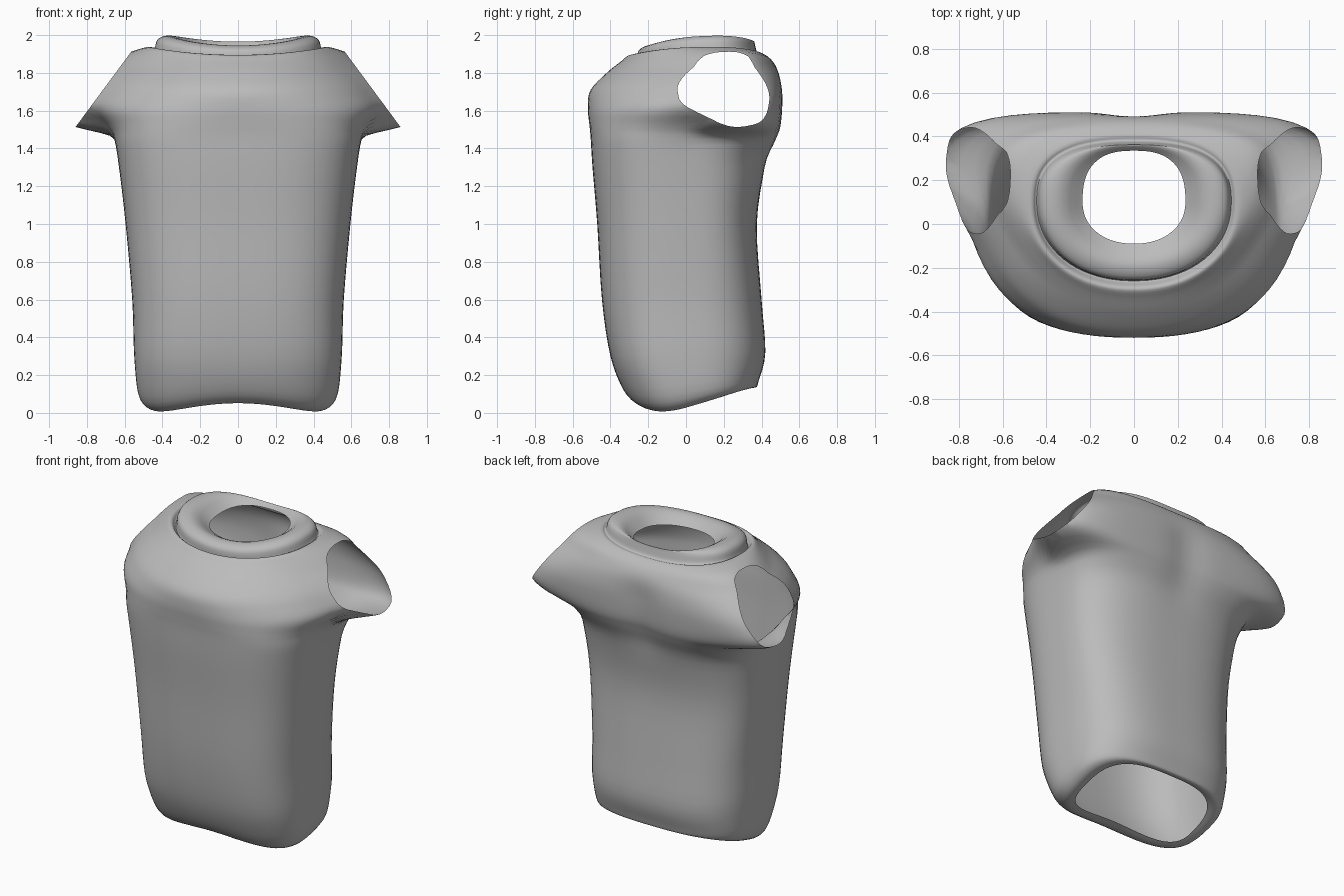
import bpy, bmesh, math
from mathutils import Vector

if "Cube" in bpy.data.objects:
    bpy.data.objects.remove(bpy.data.objects["Cube"])

SEGS, STEPS = 80, 4

# Cross-sections from hem to neck: z front, z back, half width, y front, y back
SECTIONS = [
    (0.06, 0.14, 0.42, -0.19, 0.335),
    (0.055, 0.135, 0.48, -0.26, 0.37),
    (0.12, 0.17, 0.53, -0.33, 0.385),
    (0.30, 0.32, 0.55, -0.40, 0.42),
    (0.60, 0.60, 0.56, -0.445, 0.40),
    (1.00, 1.00, 0.595, -0.47, 0.375),
    (1.30, 1.30, 0.63, -0.495, 0.42),
    (1.46, 1.44, 0.655, -0.505, 0.475),
    (1.53, 1.51, 0.69, -0.512, 0.50),
    (1.62, 1.61, 0.77, -0.52, 0.51),
    (1.71, 1.70, 0.74, -0.505, 0.51),
    (1.80, 1.79, 0.67, -0.42, 0.495),
    (1.86, 1.86, 0.58, -0.345, 0.46),
    (1.895, 1.90, 0.475, -0.295, 0.41),
    (1.85, 1.90, 0.445, -0.26, 0.38),
    (1.92, 1.95, 0.425, -0.25, 0.365),
    (1.945, 1.965, 0.36, -0.18, 0.36),
    (1.90, 1.94, 0.235, -0.09, 0.335),
]


def blend(i, t):
    """Smooth interpolation between section i and i + 1."""
    last = len(SECTIONS) - 1
    quads = zip(*(SECTIONS[min(max(i + k, 0), last)] for k in (-1, 0, 1, 2)))
    return [b + 0.5 * t * (c - a + t * (2*a - 5*b + 4*c - d + t * (3*(b - c) + d - a)))
            for a, b, c, d in quads]


def smooth(a, b, v):
    t = min(max((v - a) / (b - a), 0), 1)
    return t * t * (3 - 2 * t)


def ring(section):
    """Rounded outline of one cross-section."""
    zf, zb, hw, yf, yb = section
    h = (zf + zb) / 2
    wide = smooth(0.46, 0.58, hw)
    # widest point, front and back squareness
    yc = (0.06 * (1 - smooth(0, 0.25, h)) + 0.2 * smooth(1.4, 1.62, h)
          + wide * 0.05 * smooth(1.7, 1.85, h) - (1 - wide) * 0.1 * smooth(1.82, 1.88, h))
    nf = 2.5 + 0.5 * smooth(0.05, 0.3, h) - 0.85 * smooth(1.45, 1.7, h)
    nb = 2.9 + 1.7 * smooth(1.3, 1.6, h) - 2.0 * smooth(1.65, 1.87, h)
    # sleeve bulge, starting further back low down
    bulge = smooth(1.45, 1.53, h) * smooth(0.48, 0.66, hw) * (
        0.06 - 0.02 * smooth(1.7, 1.8, h) + 0.13 * math.exp(-((h - 1.53) / 0.07) ** 2))
    start = -0.15 + 0.13 * (1 - smooth(1.52, 1.68, h))
    # raised collar and shoulder sides, dropped front corners of the hem
    lift = 0.04 * smooth(1.82, 1.88, h) * smooth(0.23, 0.33, hw)
    drop = 0.095 * (1 - smooth(0.08, 0.25, h))
    points = []
    for k in range(SEGS):
        a = 2 * math.pi * k / SEGS
        s, c = math.sin(a), math.cos(a)
        n = nf if c > 0 else nb
        r = (abs(s) ** n + abs(c) ** n) ** (-1 / n)
        u = s * r
        y = yc - c * r * ((yc - yf) if c > 0 else (yb - yc))
        t = (y - yf) / (yb - yf)
        z = zf + (zb - zf) * t + (lift - drop * (1 - t)) * u * u
        x = hw * u + math.copysign(bulge * abs(u) ** 3 * smooth(start, start + 0.3, y), u)
        # shallow groove along the spine
        if c < 0:
            y -= 0.025 * math.exp(-(x / 0.13) ** 2) * smooth(1.2, 1.5, z) * (1 - smooth(1.65, 1.85, z))
        points.append((x, y, z))
    return points


# Garment shell, open at hem and neck
bm = bmesh.new()
rings = [ring(blend(i, j / STEPS)) for i in range(len(SECTIONS) - 1) for j in range(STEPS)]
rings.append(ring(SECTIONS[-1]))
loops = [[bm.verts.new(p) for p in pts] for pts in rings]
for lo, hi in zip(loops, loops[1:]):
    for k in range(SEGS):
        m = (k + 1) % SEGS
        bm.faces.new((lo[k], lo[m], hi[m], hi[k]))

# Slanted arm openings
for side in (-1, 1):
    bmesh.ops.bisect_plane(
        bm, geom=bm.verts[:] + bm.edges[:] + bm.faces[:], dist=1e-5,
        plane_co=Vector((side * 0.848, 0, 1.53)),
        plane_no=Vector((side, 0, 0.74)).normalized(), clear_outer=True)

mesh = bpy.data.meshes.new("vest")
bm.normal_update()
bm.to_mesh(mesh)
bm.free()
vest = bpy.data.objects.new("vest", mesh)
bpy.context.collection.objects.link(vest)

grey = bpy.data.materials.new("plain grey")
grey.diffuse_color = (0.5, 0.5, 0.5, 1)
grey.use_nodes = True
grey.node_tree.nodes["Principled BSDF"].inputs["Base Color"].default_value = grey.diffuse_color
mesh.materials.append(grey)

bpy.context.view_layer.objects.active = vest
vest.select_set(True)
bpy.ops.object.shade_smooth_by_angle(angle=math.radians(60))
